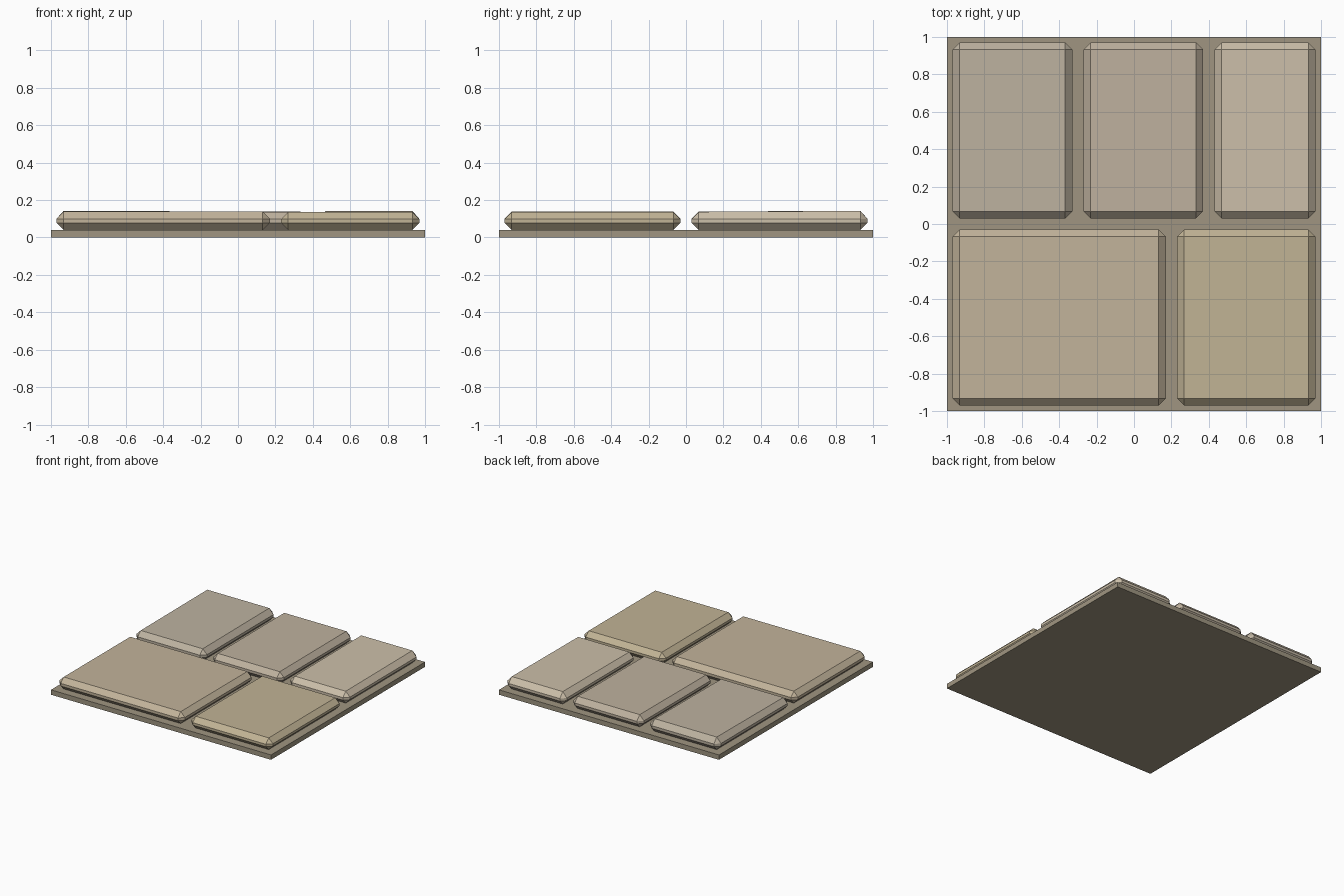
import bpy, bmesh
from mathutils import Vector

if "Cube" in bpy.data.objects:
    bpy.data.objects.remove(bpy.data.objects["Cube"])


def material(name, rgb):
    m = bpy.data.materials.new(name)
    m.diffuse_color = [(c / 255) ** 2.2 for c in rgb] + [1]
    m.use_nodes = True
    m.node_tree.nodes["Principled BSDF"].inputs["Base Color"].default_value = m.diffuse_color
    return m


def block(name, x0, x1, y0, y1, z0, z1, rgb, chamfer=0, lift=0):
    bm = bmesh.new()
    bmesh.ops.create_cube(bm, size=1)
    for v in bm.verts:
        v.co = Vector((x1 if v.co.x > 0 else x0,
                       y1 if v.co.y > 0 else y0,
                       z1 if v.co.z > 0 else z0))
    if chamfer:
        bmesh.ops.bevel(bm, geom=bm.edges[:], offset=chamfer, segments=1,
                        affect='EDGES', profile=0.5)
        # worn top face: lifts slightly towards the back
        for v in bm.verts:
            if v.co.z > z1 - 0.001:
                v.co.z += lift * (v.co.y - y0) / (y1 - y0)
    bmesh.ops.recalc_face_normals(bm, faces=bm.faces[:])
    mesh = bpy.data.meshes.new(name)
    bm.to_mesh(mesh)
    bm.free()
    mesh.materials.append(material(name + "_colour", rgb))
    ob = bpy.data.objects.new(name, mesh)
    bpy.context.collection.objects.link(ob)
    return ob


# mortar bed
block("mortar_bed", -1, 1, -1, 1, 0, 0.04, (158, 148, 128))

# paving stones: x range, top height, back lift, colour
back_row = [(-0.97, -0.33, 0.138, 0.005, (188, 177, 159)),
            (-0.27, 0.37, 0.137, 0.003, (189, 176, 157)),
            (0.43, 0.97, 0.137, 0.005, (203, 190, 168))]
front_row = [(-0.97, 0.17, 0.138, 0.0, (193, 178, 153)),
             (0.23, 0.97, 0.136, 0.0, (192, 178, 148))]
for row, y0, y1, stones in (("back", 0.03, 0.97, back_row),
                            ("front", -0.97, -0.03, front_row)):
    for i, (x0, x1, top, lift, rgb) in enumerate(stones):
        block(f"{row}_paving_stone_{i + 1}", x0, x1, y0, y1, 0.04, top, rgb,
              0.038, lift)
